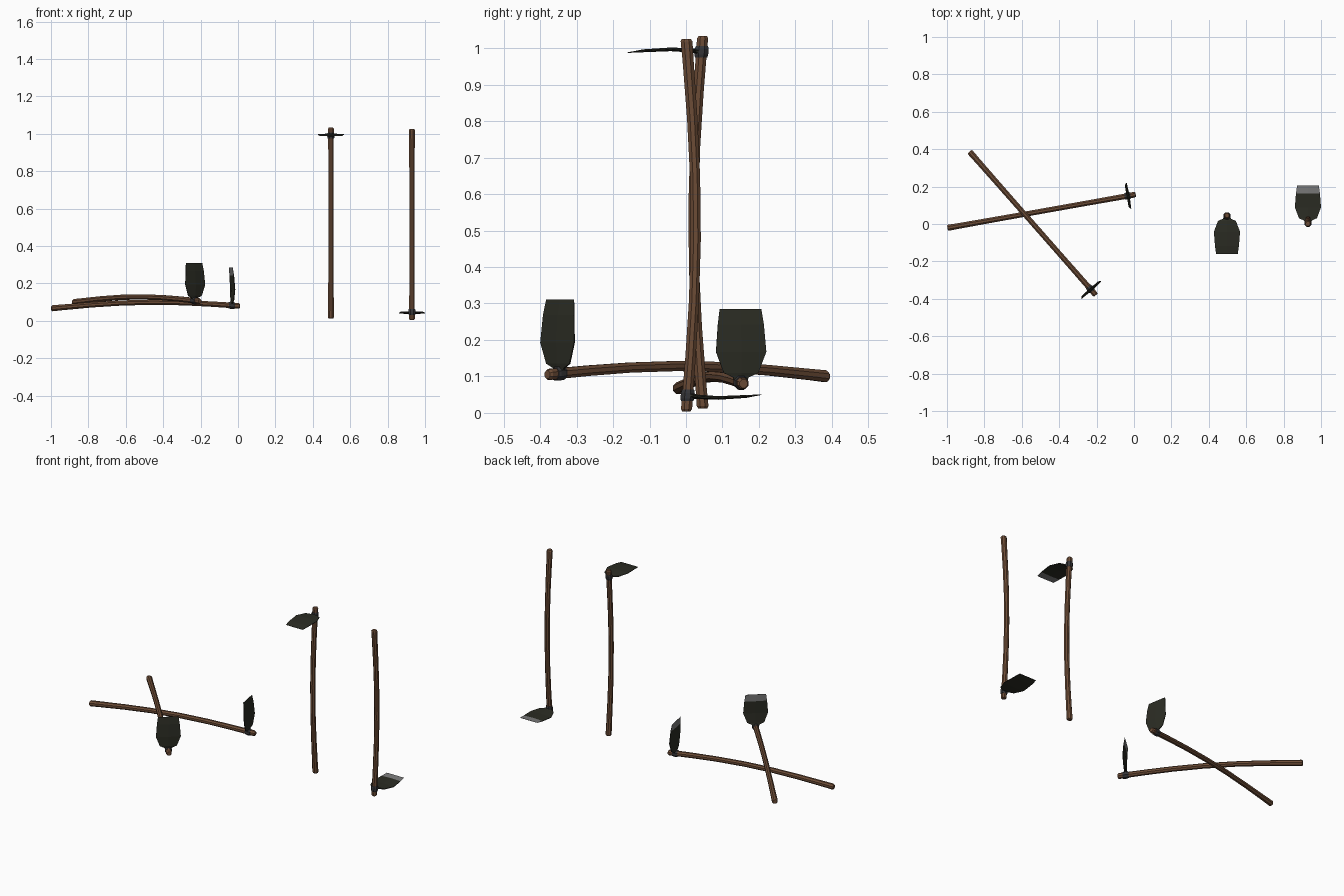
import bpy, bmesh, math
from mathutils import Vector, Matrix

if "Cube" in bpy.data.objects:
    bpy.data.objects.remove(bpy.data.objects["Cube"])

L = 1.022            # handle length
HEAD = L - 0.043     # blade position along the handle


def material(name, rgb):
    m = bpy.data.materials.new(name)
    m.diffuse_color = (*rgb, 1)
    m.use_nodes = True
    m.node_tree.nodes["Principled BSDF"].inputs["Base Color"].default_value = m.diffuse_color
    return m


WOOD = material("brown wood", (0.15, 0.072, 0.037))
IRON = material("dark iron", (0.024, 0.025, 0.017))
BAND = material("grey iron band", (0.035, 0.035, 0.038))
EDGE = material("sharpened steel", (0.2, 0.2, 0.2))


def finish(bm, name, mats, frame):
    bmesh.ops.recalc_face_normals(bm, faces=bm.faces[:])
    me = bpy.data.meshes.new(name)
    bm.to_mesh(me)
    bm.free()
    for m in mats:
        me.materials.append(m)
    ob = bpy.data.objects.new(name, me)
    ob.matrix_world = frame
    bpy.context.collection.objects.link(ob)
    return ob


def bow(z):
    return -0.026 * math.sin(math.pi * min(max(z / L, 0), 1))


def tube(bm, stations, sides=8):
    # stations: (z, radius), following the bowed handle line
    rings = []
    for z, r in stations:
        rings.append([bm.verts.new((r * math.cos(a), bow(z) + r * math.sin(a), z))
                      for a in (2 * math.pi * (i + 0.5) / sides for i in range(sides))])
    for a, b in zip(rings, rings[1:]):
        for i in range(sides):
            j = (i + 1) % sides
            bm.faces.new((a[i], a[j], b[j], b[i]))
    bm.faces.new(rings[0])
    bm.faces.new(rings[-1])


def blade(bm):
    # rows: distance out, half width, bend along handle, centre half thickness
    rows = [(0.000, 0.012, -0.003, 0.009), (0.018, 0.022, 0.000, 0.008),
            (0.030, 0.048, 0.003, 0.006), (0.088, 0.070, 0.006, 0.005),
            (0.163, 0.064, 0.002, 0.004), (0.206, 0.058, -0.003, 0.0008)]
    loops = []
    for u, w, b, t in rows:
        e = t * 0.35
        sect = [(-w, e), (0, t), (w, e), (w, -e), (0, -t), (-w, -e)]
        loops.append([bm.verts.new((x, -u, HEAD + b + h)) for x, h in sect])
    for k, (p, q) in enumerate(zip(loops, loops[1:])):
        for i in range(6):
            j = (i + 1) % 6
            f = bm.faces.new((p[i], p[j], q[j], q[i]))
            # ground bevel on the side facing the user
            if k == len(loops) - 2 and i in (3, 4):
                f.material_index = 1
    bm.faces.new(loops[0])
    bm.faces.new(loops[-1])


def hoe(n, tail, head, blade_dir):
    # local z runs tail to head, local -y is the blade direction
    tail, head = Vector(tail), Vector(head)
    z = (head - tail).normalized()
    y = -Vector(blade_dir)
    y = (y - z * y.dot(z)).normalized()
    x = y.cross(z)
    frame = Matrix.Translation(tail) @ Matrix((x, y, z)).transposed().to_4x4()

    bm = bmesh.new()
    tube(bm, [(0, 0.013), (0.007, 0.0175), (0.06, 0.0165), (0.22, 0.0155),
              (0.38, 0.015), (0.55, 0.015), (0.72, 0.015), (0.87, 0.0155),
              (L - 0.05, 0.016), (L - 0.007, 0.0165), (L, 0.012)])
    finish(bm, f"handle_{n}", [WOOD], frame)

    bm = bmesh.new()
    tube(bm, [(HEAD - 0.017, 0.018), (HEAD - 0.008, 0.0205),
              (HEAD + 0.008, 0.0205), (HEAD + 0.015, 0.018)])
    finish(bm, f"collar_{n}", [BAND], frame)

    bm = bmesh.new()
    blade(bm)
    finish(bm, f"blade_{n}", [IRON, EDGE], frame)


# two standing hoes, one of them upside down
hoe(1, (0.497, 0.046, 0.012), (0.497, 0.046, 1.034), (0, -1, 0))
hoe(2, (0.93, 0.001, 1.026), (0.93, 0.001, 0.002), (0, 1, 0))
# two crossed hoes lying with blades up
hoe(3, (-0.997, -0.021, 0.067), (0.010, 0.158, 0.080), (0, 0, 1))
hoe(4, (-0.879, 0.387, 0.100), (-0.208, -0.376, 0.105), (0, 0, 1))
